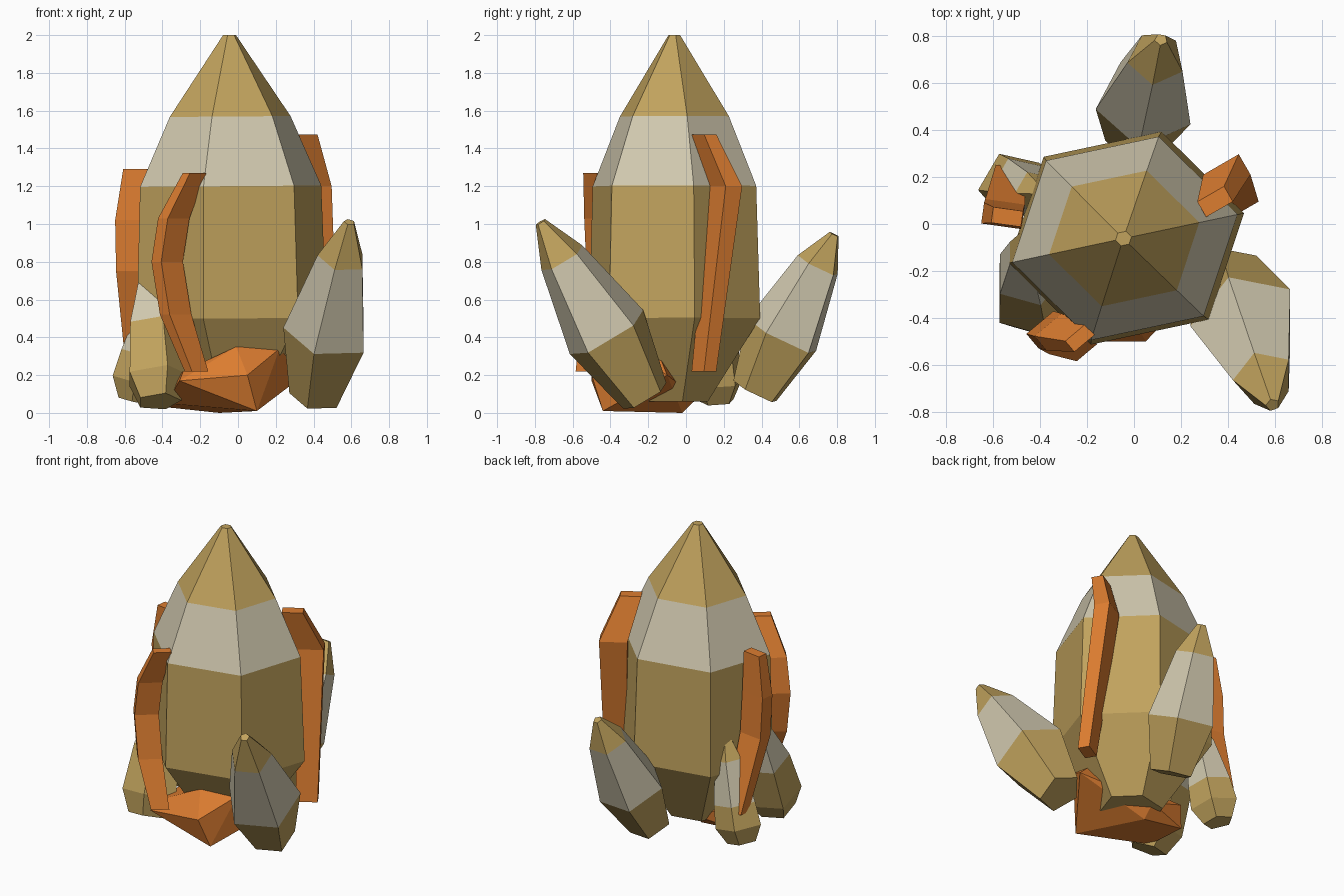
import bpy, bmesh, math
from mathutils import Vector

cube = bpy.data.objects.get("Cube")
if cube:
    bpy.data.objects.remove(cube, do_unlink=True)


def material(name, rgb):
    m = bpy.data.materials.new(name)
    m.use_nodes = True
    m.diffuse_color = (*rgb, 1)
    m.node_tree.nodes["Principled BSDF"].inputs["Base Color"].default_value = (*rgb, 1)
    return m


TAN, GREY = 0, 1
tan = material("tan stone", (0.535, 0.365, 0.11))
grey = material("pale grey stone", (0.64, 0.585, 0.43))
orange = material("orange rock", (0.72, 0.205, 0.03))


def finish(bm, name, mats):
    bmesh.ops.recalc_face_normals(bm, faces=bm.faces)
    mesh = bpy.data.meshes.new(name)
    bm.to_mesh(mesh)
    bm.free()
    for m in mats:
        mesh.materials.append(m)
    obj = bpy.data.objects.new(name, mesh)
    bpy.context.collection.objects.link(obj)
    return obj


def loft(bm, rings, colours):
    """Bridge rings of points; colours holds one slot per band."""
    loops = [[bm.verts.new(p) for p in ring] for ring in rings]
    n = len(loops[0])
    for a, b, slot in zip(loops, loops[1:], colours):
        for i in range(n):
            j = (i + 1) % n
            bm.faces.new((a[i], a[j], b[j], b[i])).material_index = slot
    bm.faces.new(loops[0]).material_index = colours[0]
    bm.faces.new(loops[-1]).material_index = colours[-1]


def crystal(name, base, tip, profile, colours, phase, sides=5, squash=1.0):
    """Faceted crystal; profile is (fraction along axis, radius)."""
    base, tip = Vector(base), Vector(tip)
    axis = (tip - base).normalized()
    u = Vector((1, 0, 0))
    u = (u - axis * u.dot(axis)).normalized()
    v = axis.cross(u) * squash
    angles = [math.radians(phase + 360 * k / sides) for k in range(sides)]
    rings = [[base.lerp(tip, t) + r * (u * math.cos(a) + v * math.sin(a)) for a in angles]
             for t, r in profile]
    bm = bmesh.new()
    loft(bm, rings, colours)
    return finish(bm, name, [tan, grey])


def slab(name, path, out_angle, depth, width):
    """Bent bar whose section points outward, narrower at both ends."""
    a = math.radians(out_angle)
    out = Vector((math.cos(a), math.sin(a), 0)) * depth / 2
    side = Vector((-math.sin(a), math.cos(a), 0)) * width / 2
    rings = []
    for i, p in enumerate(path):
        s = 0.75 if i in (0, len(path) - 1) else 1.0
        rings.append([Vector(p) + s * (out * i1 + side * i2)
                      for i1, i2 in ((1, 1), (-1, 1), (-1, -1), (1, -1))])
    bm = bmesh.new()
    loft(bm, rings, [0] * (len(path) - 1))
    return finish(bm, name, [orange])


# Large central crystal
crystal("main_crystal", (-0.03, -0.06, 0.06), (-0.045, -0.062, 2.0),
        [(0, 0.2), (0.227, 0.515), (0.588, 0.492), (0.778, 0.328), (1, 0.035)],
        [TAN, TAN, GREY, TAN], phase=13, sides=6, squash=0.92)

# Two crystals leaning outward
crystal("front_left_crystal", (0.41, -0.215, 0.085), (0.59, -0.77, 1.01),
        [(0, 0.14), (0.36, 0.238), (0.79, 0.133), (1, 0.03)],
        [TAN, GREY, TAN], phase=180)
crystal("back_crystal", (0.01, 0.37, 0.11), (0.115, 0.785, 0.945),
        [(0, 0.135), (0.35, 0.215), (0.8, 0.125), (1, 0.028)],
        [TAN, GREY, TAN], phase=-97)

# Two short crystals leaning into the main one
crystal("front_right_crystal", (-0.42, -0.37, 0.06), (-0.47, -0.05, 0.85),
        [(0, 0.12), (0.16, 0.18), (0.5, 0.155), (0.78, 0.085), (1, 0.02)],
        [TAN, TAN, GREY, TAN], phase=0)
crystal("back_right_crystal", (-0.54, 0.165, 0.06), (-0.38, 0.13, 0.75),
        [(0, 0.095), (0.15, 0.152), (0.36, 0.138), (0.75, 0.09), (1, 0.02)],
        [TAN, TAN, GREY, TAN], phase=185)

# Bent orange slabs hugging the main crystal
slab("front_slab", [(-0.23, -0.485, 1.27), (-0.34, -0.46, 1.03), (-0.375, -0.45, 0.8),
                    (-0.33, -0.475, 0.52), (-0.22, -0.525, 0.22)], -140, 0.15, 0.08)
slab("right_slab", [(-0.54, 0.03, 1.29), (-0.56, 0.035, 1.02), (-0.555, 0.05, 0.75),
                    (-0.53, 0.21, 0.28)], 172, 0.17, 0.09)
slab("left_slab", [(0.345, 0.095, 1.475), (0.395, 0.21, 1.2),
                   (0.455, 0.095, 0.22)], 30, 0.175, 0.1)

# Faceted rock at the foot
bm = bmesh.new()
for p in [(-0.29, -0.42, 0.22), (-0.01, -0.39, 0.35), (0.22, -0.32, 0.34), (0.35, -0.1, 0.2),
          (0.1, -0.44, 0.01), (-0.31, -0.5, 0.17), (-0.38, -0.3, 0.05), (0.05, -0.5, 0.2),
          (-0.1, -0.02, 0.0), (0.24, -0.14, 0.3), (-0.38, 0.0, 0.03), (-0.36, 0.02, 0.18),
          (-0.1, 0.06, 0.08)]:
    bm.verts.new(p)
bmesh.ops.convex_hull(bm, input=bm.verts)
finish(bm, "base_rock", [orange])
